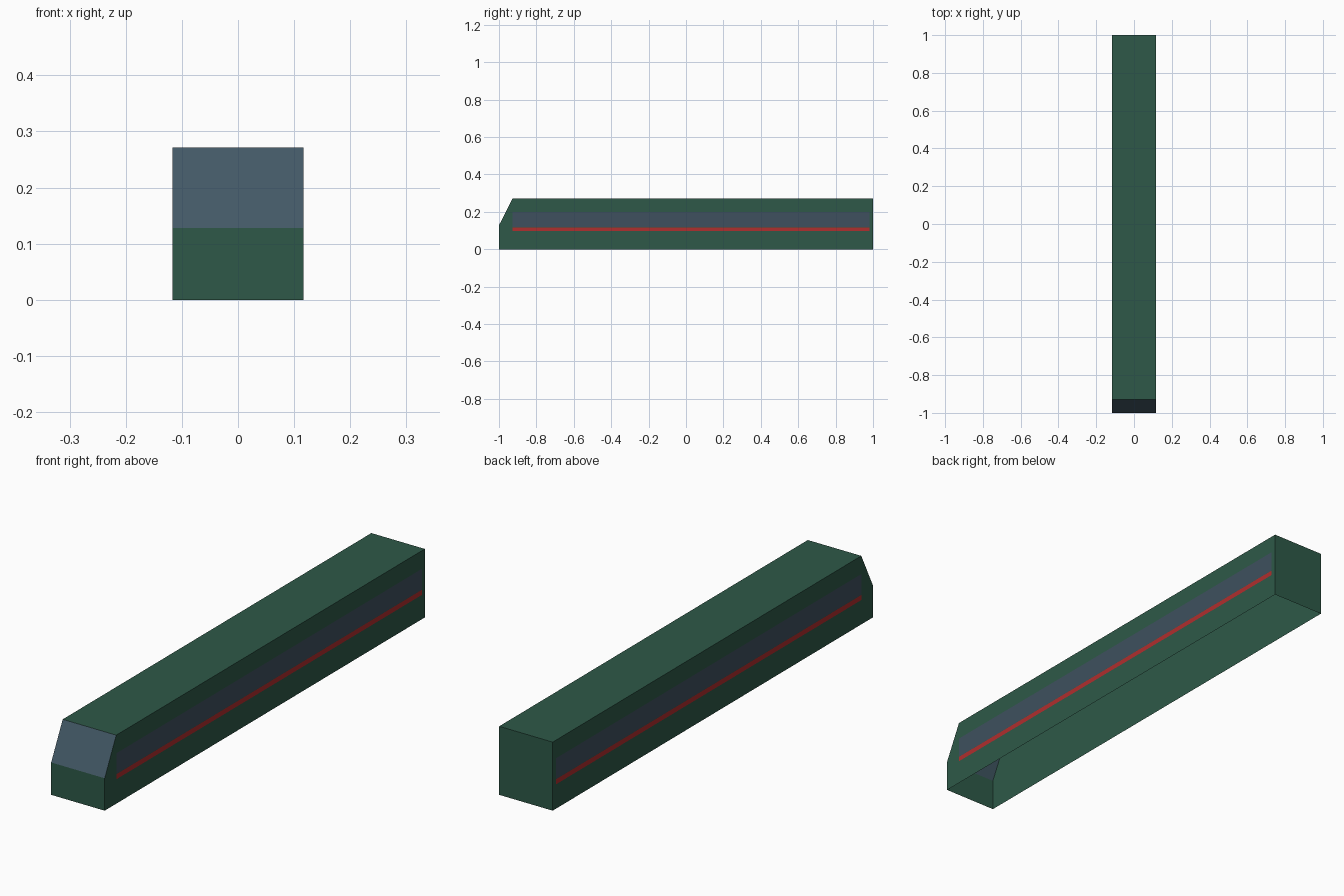
import bpy, bmesh

if "Cube" in bpy.data.objects:
    bpy.data.objects.remove(bpy.data.objects["Cube"])

HALF_W = 0.117


def material(name, rgb):
    """Flat colour given as sRGB 0-255, stored linear."""
    lin = [((c / 255 + 0.055) / 1.055) ** 2.4 for c in rgb]
    m = bpy.data.materials.new(name)
    m.diffuse_color = (*lin, 1)
    m.use_nodes = True
    m.node_tree.nodes["Principled BSDF"].inputs["Base Color"].default_value = m.diffuse_color
    return m


GREEN = material("dark green", (46, 89, 72))
GLASS = material("blue grey glass", (67, 89, 102))
SIDE_GLASS = material("side window grey", (62, 80, 94))
RED = material("red stripe", (176, 46, 46))


def make_object(name, bm, mats):
    mesh = bpy.data.meshes.new(name)
    bm.to_mesh(mesh)
    bm.free()
    for m in mats:
        mesh.materials.append(m)
    ob = bpy.data.objects.new(name, mesh)
    bpy.context.collection.objects.link(ob)
    return ob


# Body shell: side profile (y, z) swept across the width, open underneath
profile = [(-1, 0), (-1, 0.128), (-0.928, 0.271), (1, 0.271), (1, 0)]
bm = bmesh.new()
left = [bm.verts.new((-HALF_W, y, z)) for y, z in profile]
right = [bm.verts.new((HALF_W, y, z)) for y, z in profile]
bm.faces.new(left)
bm.faces.new(right)
for i in range(len(profile) - 1):
    bm.faces.new((left[i], left[i + 1], right[i + 1], right[i]))
bmesh.ops.recalc_face_normals(bm, faces=bm.faces)
bm.normal_update()
# Open shell: make sure the roof points up
roof = max(bm.faces, key=lambda f: f.calc_center_median().z)
if roof.normal.z < 0:
    bmesh.ops.reverse_faces(bm, faces=bm.faces)
bm.normal_update()
# Sloped nose face is the windscreen
for f in bm.faces:
    f.material_index = int(f.normal.y < -0.1 and f.normal.z > 0.1)
make_object("body_shell", bm, [GREEN, GLASS])


def side_band(name, z0, z1, mat):
    """Flat painted strip just proud of each side wall."""
    bm = bmesh.new()
    for s in (-1, 1):
        x = s * (HALF_W + 0.001)
        pts = [(-0.928, z0), (0.98, z0), (0.98, z1), (-0.928, z1)]
        bm.faces.new([bm.verts.new((x, y, z)) for y, z in pts[::s]])
    make_object(name, bm, [mat])


# Window bands and stripes
side_band("window_band", 0.118, 0.2, SIDE_GLASS)
side_band("side_stripe", 0.097, 0.117, RED)
